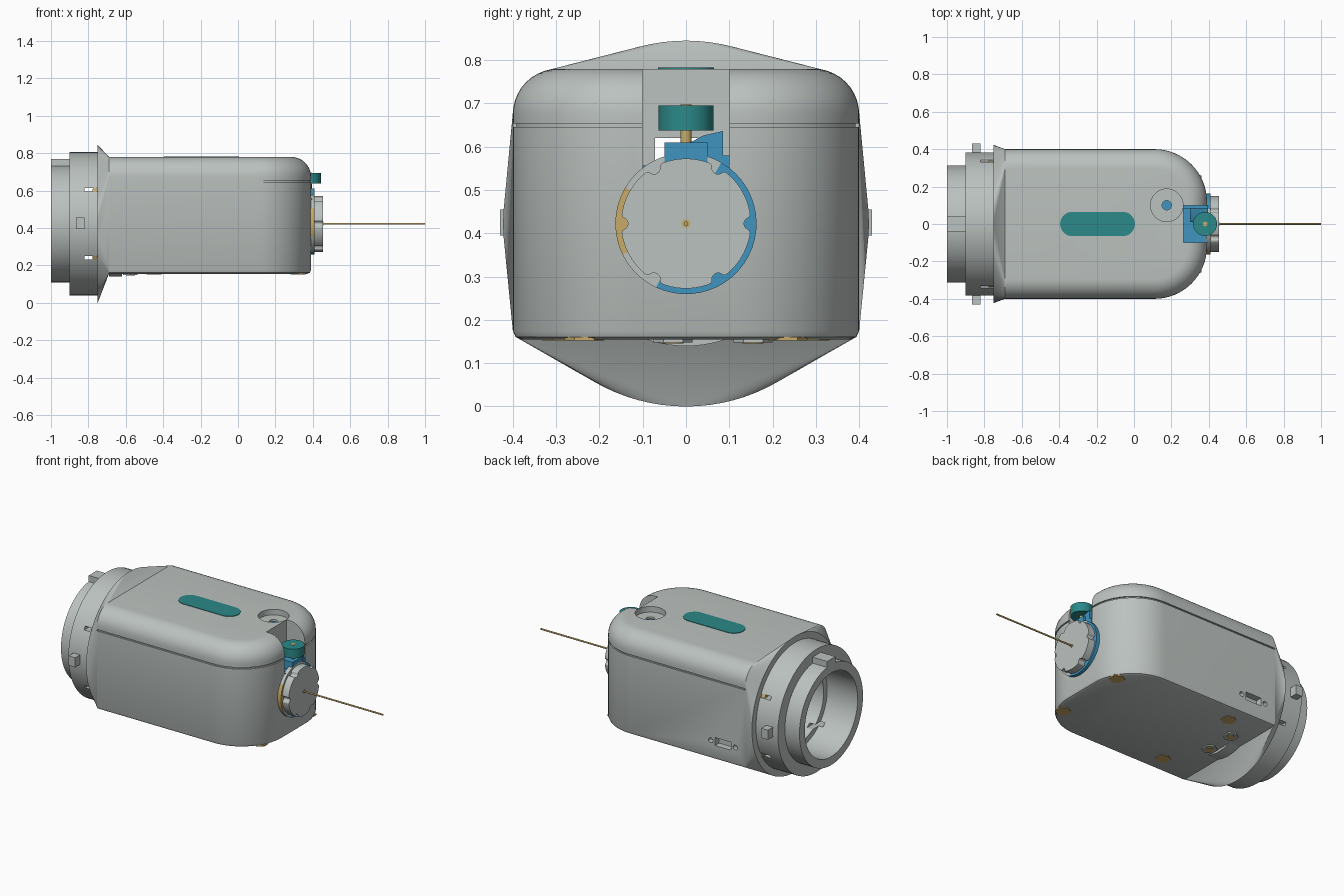
import bpy, bmesh, math
from mathutils import Matrix, Vector

if "Cube" in bpy.data.objects:
    bpy.data.objects.remove(bpy.data.objects["Cube"])

ZC = 0.4225   # height of the optical axis


def material(name, rgb):
    m = bpy.data.materials.new(name)
    m.use_nodes = True
    m.diffuse_color = (*rgb, 1)
    m.node_tree.nodes["Principled BSDF"].inputs["Base Color"].default_value = (*rgb, 1)
    return m


GREY = material("light grey", (0.50, 0.54, 0.52))
TEAL = material("teal", (0.025, 0.25, 0.25))
BLUE = material("blue", (0.05, 0.30, 0.52))
GOLD = material("brass", (0.58, 0.41, 0.14))


def finish(name, bm, mat, smooth=True):
    bmesh.ops.recalc_face_normals(bm, faces=bm.faces)
    me = bpy.data.meshes.new(name)
    bm.to_mesh(me)
    bm.free()
    ob = bpy.data.objects.new(name, me)
    bpy.context.collection.objects.link(ob)
    me.materials.append(mat)
    if smooth:
        shade(ob)
    return ob


def activate(ob):
    bpy.ops.object.select_all(action='DESELECT')
    ob.select_set(True)
    bpy.context.view_layer.objects.active = ob


def shade(ob):
    activate(ob)
    bpy.ops.object.shade_smooth_by_angle(angle=math.radians(32))


def box(name, lo, hi, mat=GREY):
    bm = bmesh.new()
    bmesh.ops.create_cube(bm, size=1)
    for v in bm.verts:
        v.co = [a + (c + 0.5) * (b - a) for a, b, c in zip(lo, hi, v.co)]
    return finish(name, bm, mat, False)


def rod(name, start, end, r, mat=GREY, sides=32):
    # cylinder between two points
    a, b = Vector(start), Vector(end)
    turn = (b - a).to_track_quat('Z', 'Y').to_matrix().to_4x4()
    bm = bmesh.new()
    bmesh.ops.create_cone(bm, cap_ends=True, segments=sides, radius1=r, radius2=r,
                          depth=(b - a).length,
                          matrix=Matrix.Translation((a + b) / 2) @ turn)
    return finish(name, bm, mat, sides > 8)


def disc(name, x0, x1, r, mat=GREY, sides=96):
    return rod(name, (x0, 0, ZC), (x1, 0, ZC), r, mat, sides)


def prism(name, pts, offset, mat=GREY):
    # outline in 3D pushed along an offset
    bm = bmesh.new()
    face = bm.faces.new([bm.verts.new(p) for p in pts])
    new = bmesh.ops.extrude_face_region(bm, geom=[face])["geom"]
    bmesh.ops.translate(bm, vec=offset, verts=[g for g in new if isinstance(g, bmesh.types.BMVert)])
    if face.is_valid and not any(len(e.link_faces) == 1 for e in face.edges):
        pass
    else:
        bm.faces.new([v for v in bm.verts[:len(pts)]])
    return finish(name, bm, mat)


def cut(ob, cutters):
    for c in cutters:
        c.hide_render = True
        activate(ob)
        mod = ob.modifiers.new("cut", 'BOOLEAN')
        mod.operation, mod.solver, mod.object = 'DIFFERENCE', 'EXACT', c
        bpy.ops.object.modifier_apply(modifier=mod.name)
    shade(ob)


def on_axis(r, a, x):
    return (x, r * math.cos(a), ZC + r * math.sin(a))


# --- main housing: rounded plan lofted through height, with a seam groove
layers = [(0.155, 0.02), (0.161, 0.006), (0.175, 0), (0.645, 0), (0.645, 0.008),
          (0.654, 0.008), (0.654, 0)]
layers += [(0.675 + 0.105 * math.sin(t), 0.105 * (1 - math.cos(t)))
           for t in (math.pi / 2 * k / 10 for k in range(11))]
BACK = -0.69


def plan(inset):
    r, cx, cy = 0.28 - inset, 0.11, 0.12
    pts = [(BACK, -cy - r)]
    for side in (-1, 1):
        for k in range(17):
            a = math.pi / 2 * (k / 16 - (side < 0))
            pts.append((cx + r * math.cos(a), side * cy + r * math.sin(a)))
    return pts + [(BACK, cy + r)]


bm = bmesh.new()
rings = [[bm.verts.new((x, y, z)) for x, y in plan(i)] for z, i in layers]
n = len(rings[0])
for low, high in zip(rings, rings[1:]):
    for k in range(n):
        j = (k + 1) % n
        bm.faces.new((low[k], low[j], high[j], high[k]))
bm.faces.new(rings[0])
bm.faces.new(rings[-1])
housing = finish("housing", bm, GREY)
port = (-0.535, 0.27)
cutters = [
    box("cavity", (-0.8, -0.34, 0.2), (0.2, 0.34, 0.72)),
    box("notch", (0.265, -0.1, 0.55), (0.6, 0.1, 0.9)),
    box("window", (0.1, -0.072, 0.48), (0.3, 0.072, 0.62)),
    rod("dial_recess", (0.175, 0.1, 0.745), (0.175, 0.1, 0.9), 0.087, sides=48),
    rod("dial_hole", (0.175, 0.1, 0.73), (0.175, 0.1, 0.9), 0.025),
    box("port_recess", (port[0] - 0.055, 0.36, port[1] - 0.025), (port[0] + 0.055, 0.5, port[1] + 0.025))]
cutters += [rod("port_hole", (port[0] + s * 0.085, 0.37, port[1]), (port[0] + s * 0.085, 0.5, port[1]), 0.015)
            for s in (-1, 1)]
cut(housing, cutters)
spent = cutters

# --- flange blending the housing into the round mount
bm = bmesh.new()
for k in range(96):
    bm.verts.new(on_axis(ZC, math.tau * k / 96, -0.75))
for z, i in layers:
    for s in (-1, 1):
        bm.verts.new((BACK, s * (0.4 - i), z))
hull = bmesh.ops.convex_hull(bm, input=bm.verts)
loose = {g for g in hull["geom_interior"] + hull["geom_unused"] if isinstance(g, bmesh.types.BMVert)}
bmesh.ops.delete(bm, geom=list(loose), context='VERTS')
flange = finish("flange", bm, GREY)

# --- round mount: collar, neck and bore
collar = disc("collar", -0.9, -0.75, 0.383)
neck = disc("neck", -1.0, -0.9, 0.3125)
wide = disc("wide_bore", -1.1, -0.79, 0.26)
narrow = disc("narrow_bore", -0.85, -0.6, 0.225)
slots = [box("slot", (-0.82, -0.6, ZC + s * 0.182 - 0.01), (-0.745, 0.6, ZC + s * 0.182 + 0.01))
         for s in (-1, 1)]
cut(flange, [narrow])
cut(collar, [wide, narrow] + slots)
cut(neck, [wide])
spent += [wide, narrow] + slots
for c in spent:
    bpy.data.objects.remove(c)

box("neck_key", (-1.0, -0.04, 0.72), (-0.9, 0.04, 0.77))
for s, side in ((-1, "right"), (1, "left")):
    box("collar_lug_" + side, (-0.865, min(s * 0.37, s * 0.43), 0.395),
        (-0.82, max(s * 0.37, s * 0.43), 0.455))
    for t in (-1, 1):
        a = math.atan2(t * 0.182, s * 0.335)
        rod("collar_screw", on_axis(0.25, a, -0.765), on_axis(0.378, a, -0.765), 0.014, GOLD, 16)

# --- lower edge of the mount tube showing through the base
arc = [on_axis(0.283, math.radians(-90 + d), -0.69) for d in range(-20, 21, 4)]
prism("tube_underside", arc, (0.07, 0, 0), GREY)

# --- top panel and dial
pill = []
for cx, start in ((-0.06, -90), (-0.33, 90)):
    for k in range(17):
        a = math.radians(start + 180 * k / 16)
        pill.append((cx + 0.065 * math.cos(a), 0.065 * math.sin(a), 0.776))
prism("top_panel", pill, (0, 0, 0.007), TEAL)
rod("dial_centre", (0.175, 0.1, 0.725), (0.175, 0.1, 0.733), 0.025, BLUE)

# --- clamp mechanism in the notch
box("clamp_floor", (0.265, -0.1, 0.549), (0.395, 0.1, 0.557), BLUE)
box("clamp_block", (0.34, -0.05, 0.5), (0.41, 0.05, 0.61), BLUE)
box("clamp_side", (0.265, 0.08, 0.55), (0.395, 0.1, 0.58), BLUE)
wedge = [(0.3, 0.01, 0.61), (0.3, 0.04, 0.626), (0.3, 0.085, 0.636), (0.3, 0.085, 0.54), (0.3, 0.01, 0.54)]
prism("clamp_cam", wedge, (0.095, 0, 0), BLUE)
rod("knob_stem", (0.38, 0, 0.6), (0.38, 0, 0.697), 0.0125, GOLD)
rod("knob", (0.38, 0, 0.638), (0.38, 0, 0.695), 0.064, TEAL, 48)


# --- ring behind the front cap, in coloured sectors
def sector(name, a0, a1, mat):
    steps = [math.radians(a0 + (a1 - a0) * k / 24) for k in range(25)]
    pts = [on_axis(0.163, a, 0.385) for a in steps] + [on_axis(0.13, a, 0.385) for a in reversed(steps)]
    prism(name, pts, (0.025, 0, 0), mat)


sector("ring_blue", -115, 60, BLUE)
sector("ring_upper", 60, 149, GREY)
sector("ring_brass", 149, 206, GOLD)
sector("ring_lower", 206, 245, GREY)
disc("ring_backing", 0.38, 0.409, 0.145, BLUE)

# --- front cap with six grip notches, and the needle
outline = []
for k in range(180):
    a = math.tau * k / 180
    off = abs((a + math.pi / 6) % (math.pi / 3) - math.pi / 6) * 0.15
    outline.append(on_axis(0.15 - math.sqrt(max(0, 0.016 ** 2 - off ** 2)), a, 0.409))
prism("front_cap", outline, (0.045, 0, 0))
disc("needle_seat", 0.45, 0.457, 0.01, GOLD, 24)
disc("needle", 0.2, 1.0, 0.005, GOLD, 16)

# --- base screws and feet
for x, y in ((0.32, 0.235), (-0.45, 0.285)):
    for s in (-1, 1):
        rod("base_screw", (x, s * y, 0.152), (x, s * y, 0.16), 0.046, GOLD, 6)
for y in (-0.03, 0.155):
    rod("base_nut", (-0.575, y, 0.148), (-0.575, y, 0.16), 0.045, GREY, 6)
    rod("nut_core", (-0.575, y, 0.146), (-0.575, y, 0.16), 0.024, GOLD)
